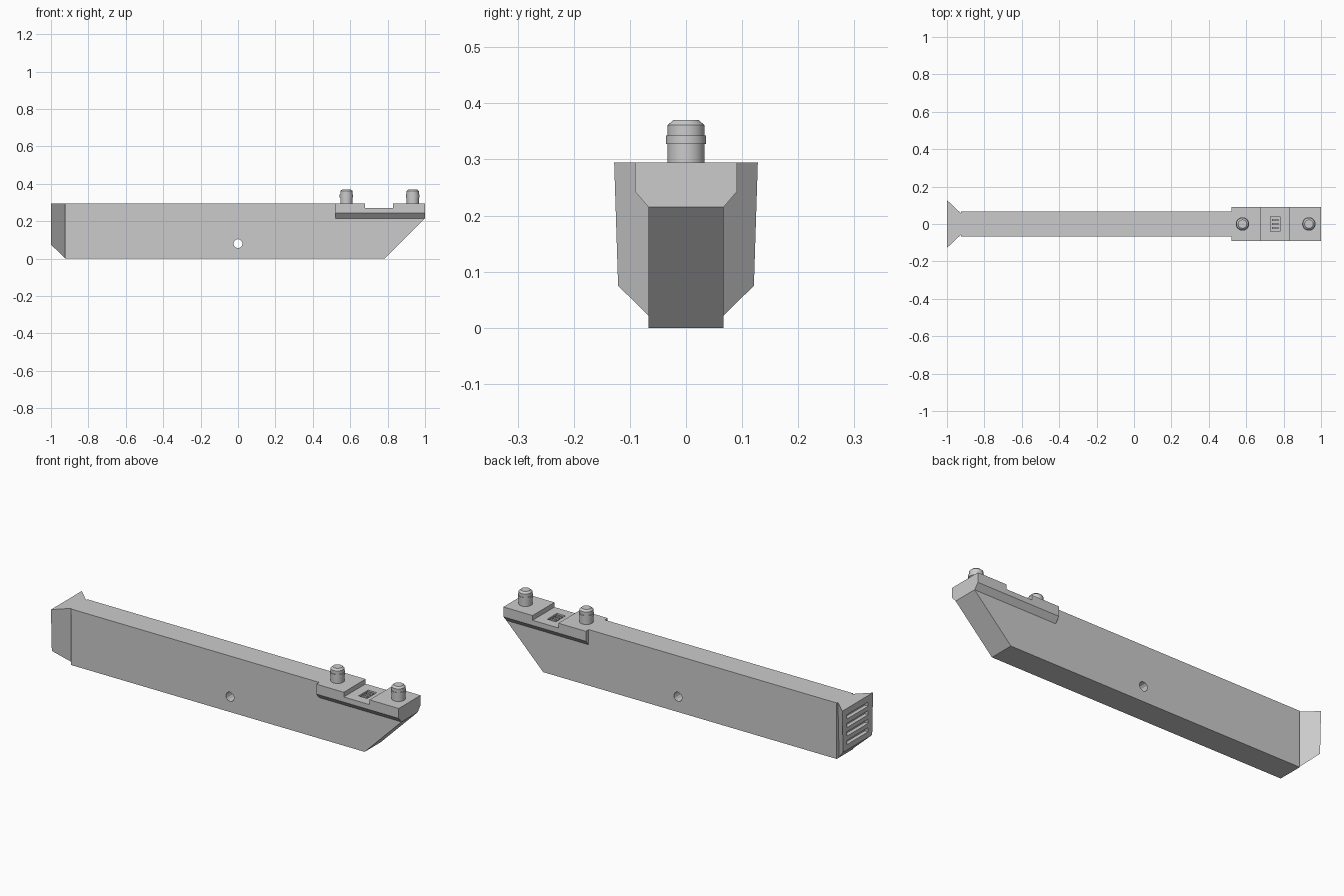
import bpy, bmesh, math
from mathutils import Vector, Matrix

cube = bpy.data.objects.get("Cube")
if cube:
    bpy.data.objects.remove(cube, do_unlink=True)

grey = bpy.data.materials.new("plain grey")
grey.use_nodes = True
COLOUR = (0.6, 0.6, 0.6, 1)
grey.diffuse_color = COLOUR
grey.node_tree.nodes["Principled BSDF"].inputs["Base Color"].default_value = COLOUR


def finish(name, bm):
    bmesh.ops.recalc_face_normals(bm, faces=bm.faces)
    mesh = bpy.data.meshes.new(name)
    bm.to_mesh(mesh)
    bm.free()
    mesh.materials.append(grey)
    ob = bpy.data.objects.new(name, mesh)
    bpy.context.collection.objects.link(ob)
    return ob


def extrude(name, points, offset):
    """Solid made by sweeping a closed outline along an offset."""
    bm = bmesh.new()
    face = bm.faces.new([bm.verts.new(p) for p in points])
    swept = bmesh.ops.extrude_face_region(bm, geom=[face])["geom"]
    verts = [v for v in swept if isinstance(v, bmesh.types.BMVert)]
    bmesh.ops.translate(bm, verts=verts, vec=Vector(offset))
    return finish(name, bm)


def box(name, x, y, z):
    outline = [(x[0], y[0], z[0]), (x[1], y[0], z[0]), (x[1], y[1], z[0]), (x[0], y[1], z[0])]
    return extrude(name, outline, (0, 0, z[1] - z[0]))


def activate(ob):
    bpy.ops.object.select_all(action='DESELECT')
    ob.select_set(True)
    bpy.context.view_layer.objects.active = ob


def cut(ob, cutter):
    mod = ob.modifiers.new("cut", 'BOOLEAN')
    mod.operation, mod.solver, mod.object = 'DIFFERENCE', 'EXACT', cutter
    cutter.hide_render = True
    activate(ob)
    bpy.ops.object.modifier_apply(modifier=mod.name)
    bpy.data.objects.remove(cutter, do_unlink=True)


TOP, HALF = 0.295, 0.067

# Long bar with a sloped nose and a step for the rail
side = [(-0.925, 0), (0.785, 0), (1, 0.215), (0.52, 0.215), (0.52, TOP), (-0.925, TOP)]
bar = extrude("long_bar", [(x, -HALF, z) for x, z in side], (0, 2 * HALF, 0))

# Cross hole through the bar
bm = bmesh.new()
bmesh.ops.create_cone(bm, cap_ends=True, segments=12, radius1=0.024, radius2=0.024, depth=0.4,
                      matrix=Matrix.Translation((0, 0, 0.08)) @ Matrix.Rotation(math.pi / 2, 4, 'X'))
cut(bar, finish("hole_cutter", bm))

# Flared end cap, narrow where it meets the bar
bm = bmesh.new()
rings = []
for x, low, y_low, y_top in ((-1, 0.075, 0.121, 0.128), (-0.923, 0, 0.045, 0.055)):
    rings.append([bm.verts.new(p) for p in
                  ((x, -y_low, low), (x, y_low, low), (x, y_top, TOP), (x, -y_top, TOP))])
for ring in rings:
    bm.faces.new(ring)
for i in range(4):
    j = (i + 1) % 4
    bm.faces.new((rings[0][i], rings[0][j], rings[1][j], rings[1][i]))
end_cap = finish("flared_end_cap", bm)

# Four horizontal vent slots in the end cap
for i in range(4):
    z = 0.115 + i * 0.045
    cut(end_cap, box("slot_cutter", (-1.1, -0.98), (-0.088, 0.088), (z - 0.011, z + 0.011)))

# Wider mounting rail with chamfered lower edges
half = [(HALF, 0.215), (0.091, 0.243), (0.091, TOP)]
section = half + [(-y, z) for y, z in reversed(half)]
rail = extrude("mounting_rail", [(0.52, y, z) for y, z in section], (0.48, 0, 0))
cut(rail, box("recess_cutter", (0.68, 0.83), (-0.2, 0.2), (0.27, 0.4)))
cut(rail, box("pocket_cutter", (0.73, 0.78), (-0.04, 0.04), (0.255, 0.3)))

# Contacts in the pocket
for i, y in enumerate((-0.022, 0, 0.022)):
    box(f"contact_{i + 1}", (0.738, 0.772), (y - 0.005, y + 0.005), (0.254, 0.269))

# Collared pegs on the rail
peg_profile = [(0.033, 0.285), (0.033, 0.328), (0.036, 0.328), (0.036, 0.343),
               (0.033, 0.343), (0.033, 0.361), (0.023, 0.37)]
STEPS = 32
for name, x in (("inner_peg", 0.58), ("outer_peg", 0.935)):
    bm = bmesh.new()
    loops = []
    for r, z in peg_profile:
        angles = [2 * math.pi * k / STEPS for k in range(STEPS)]
        loops.append([bm.verts.new((x + r * math.cos(a), r * math.sin(a), z)) for a in angles])
    for a, b in zip(loops, loops[1:]):
        for k in range(STEPS):
            n = (k + 1) % STEPS
            bm.faces.new((a[k], a[n], b[n], b[k]))
    bm.faces.new(loops[0])
    bm.faces.new(loops[-1])
    activate(finish(name, bm))
    bpy.ops.object.shade_smooth_by_angle(angle=math.radians(30))
